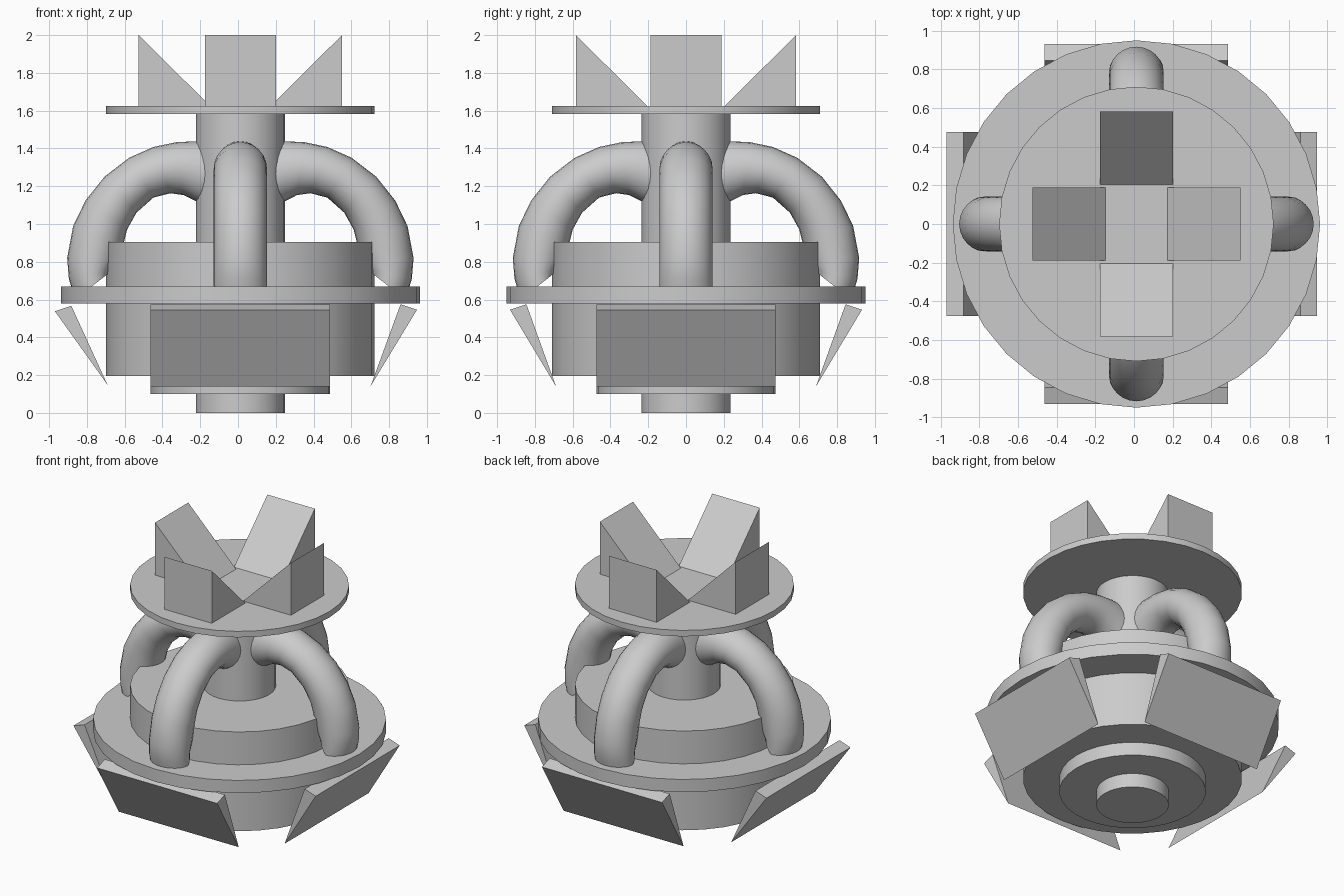
import bpy, bmesh, math
from mathutils import Matrix

if "Cube" in bpy.data.objects:
    bpy.data.objects.remove(bpy.data.objects["Cube"])

CX = 0.0125  # axis of the turned parts


def finish(name, bm, smooth=False):
    bmesh.ops.recalc_face_normals(bm, faces=bm.faces)
    me = bpy.data.meshes.new(name)
    bm.to_mesh(me)
    bm.free()
    ob = bpy.data.objects.new(name, me)
    bpy.context.collection.objects.link(ob)
    if smooth:
        bpy.ops.object.select_all(action='DESELECT')
        bpy.context.view_layer.objects.active = ob
        ob.select_set(True)
        bpy.ops.object.shade_smooth_by_angle(angle=math.radians(35))
    return ob


def disc(name, r, z0, z1):
    bm = bmesh.new()
    bmesh.ops.create_cone(bm, cap_ends=True, segments=32, radius1=r, radius2=r,
                          depth=z1 - z0,
                          matrix=Matrix.Translation((CX, 0, (z0 + z1) / 2)))
    finish(name, bm, True)


def bridge(bm, a, b):
    n = len(a)
    for i in range(n):
        bm.faces.new((a[i], a[(i + 1) % n], b[(i + 1) % n], b[i]))


def prism(name, profile, half, angle):
    """Extrude a (radius, z) profile sideways and turn it around the axis."""
    bm = bmesh.new()
    a, b = [[bm.verts.new((r, s * half, z)) for r, z in profile] for s in (-1, 1)]
    bridge(bm, a, b)
    bm.faces.new(a)
    bm.faces.new(b)
    ob = finish(name, bm)
    ob.location.x = CX
    ob.rotation_euler.z = angle


# turned parts
disc("centre_shaft", 0.235, 0, 1.60)
disc("lower_plate", 0.475, 0.10, 0.21)
disc("main_drum", 0.71, 0.195, 0.905)
disc("wide_ring", 0.95, 0.58, 0.67)
disc("top_plate", 0.71, 1.582, 1.625)

# arched arms: inner and outer edge of each tube section as (radius, z)
SECTIONS = [(0.15, 1.08, 0.15, 1.43), (0.235, 1.12, 0.235, 1.438),
            (0.30, 1.153, 0.34, 1.433), (0.37, 1.163, 0.46, 1.408),
            (0.46, 1.14, 0.59, 1.35), (0.55, 1.06, 0.72, 1.25),
            (0.60, 0.97, 0.82, 1.124), (0.622, 0.88, 0.885, 0.99),
            (0.64, 0.81, 0.917, 0.82), (0.675, 0.76, 0.908, 0.71),
            (0.69, 0.745, 0.875, 0.60)]


def arm(name, angle):
    bm = bmesh.new()
    rings = []
    for ri, zi, ro, zo in SECTIONS:
        ring = []
        for k in range(24):
            t = 2 * math.pi * k / 24
            c = (1 + math.cos(t)) / 2
            ring.append(bm.verts.new((ri + (ro - ri) * c, 0.141 * math.sin(t),
                                      zi + (zo - zi) * c)))
        rings.append(ring)
    for a, b in zip(rings, rings[1:]):
        bridge(bm, a, b)
    bm.faces.new(rings[0])
    bm.faces.new(rings[-1])
    ob = finish(name, bm, True)
    ob.location.x = CX
    ob.rotation_euler.z = angle


SIDES = ["right", "back", "left", "front"]
for i, side in enumerate(SIDES):
    ang = i * math.pi / 2
    arm(side + "_arm", ang)
    # crown wedges on the top plate
    out = 0.583 if i % 2 else 0.538
    prism(side + "_crown_wedge",
          [(out - 0.378, 1.625), (out, 1.625), (out, 2.0)], 0.188, ang)
    # slanted skirt fins
    d = {"left": 0.05, "right": 0.003}.get(side, 0)
    drop = 0.008 if side == "left" else 0
    prism(side + "_skirt_fin",
          [(0.845 + d, 0.575 - drop), (0.932 + d, 0.546 - drop),
           (0.688 + d * 0.3, 0.14 + drop)], 0.475, ang)
